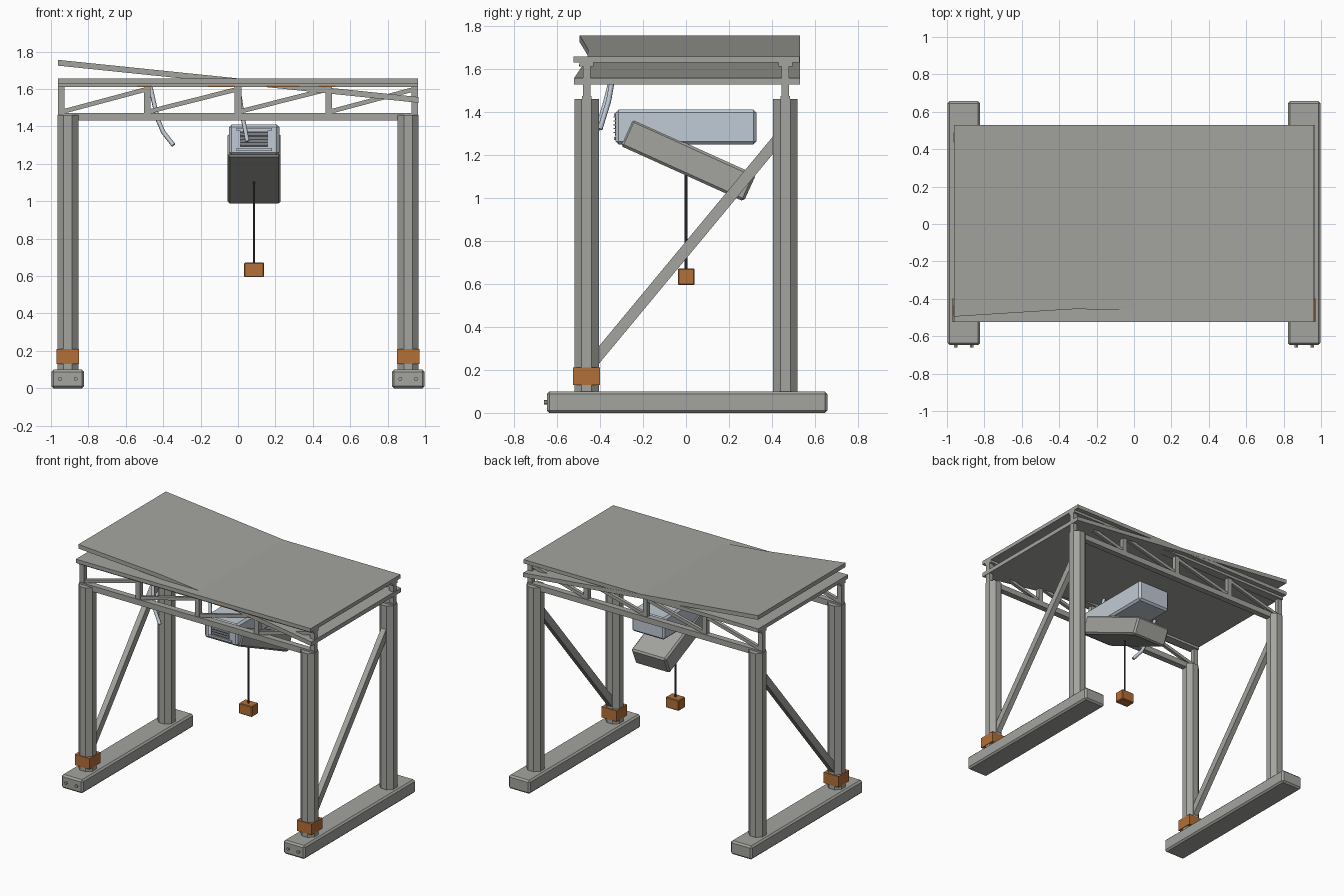
import bpy, bmesh, math
from mathutils import Vector

cube = bpy.data.objects.get("Cube")
if cube:
    bpy.data.objects.remove(cube, do_unlink=True)


def material(name, r, g, b):
    m = bpy.data.materials.new(name)
    m.use_nodes = True
    m.diffuse_color = (r, g, b, 1)
    m.node_tree.nodes["Principled BSDF"].inputs["Base Color"].default_value = (r, g, b, 1)
    return m


GREY = material("weathered grey", 0.37, 0.37, 0.345)
PALE = material("pale blue metal", 0.53, 0.59, 0.66)
ORANGE = material("rust orange", 0.45, 0.16, 0.04)
DARK = material("vent shadow", 0.06, 0.06, 0.06)


def finish(name, bm, mat):
    bmesh.ops.recalc_face_normals(bm, faces=bm.faces)
    me = bpy.data.meshes.new(name)
    bm.to_mesh(me)
    bm.free()
    me.materials.append(mat)
    ob = bpy.data.objects.new(name, me)
    bpy.context.collection.objects.link(ob)
    return ob


def box(name, center, size, mat, bevel=0, tilt_x=0):
    bm = bmesh.new()
    bmesh.ops.create_cube(bm, size=1)
    bmesh.ops.scale(bm, vec=size, verts=bm.verts)
    if bevel:
        bmesh.ops.bevel(bm, geom=bm.edges[:], offset=bevel, segments=1, affect='EDGES')
    ob = finish(name, bm, mat)
    ob.location = center
    ob.rotation_euler.x = tilt_x
    return ob


def bar(name, a, b, width, depth, mat):
    """Straight bar between two points; width lies across the plane of the frame."""
    a, b = Vector(a), Vector(b)
    ob = box(name, (a + b) / 2, (width, depth, (b - a).length), mat)
    ob.rotation_mode = 'QUATERNION'
    ob.rotation_quaternion = (b - a).to_track_quat('Z', 'Y')
    return ob


def cylinder(name, center, radius, height, sides, mat, turn=0, tilt_x=0):
    bm = bmesh.new()
    bmesh.ops.create_cone(bm, cap_ends=True, segments=sides, radius1=radius,
                          radius2=radius, depth=height)
    ob = finish(name, bm, mat)
    ob.location = center
    ob.rotation_euler = (tilt_x, 0, turn)
    return ob


def pipe(name, points, radius, mat):
    cu = bpy.data.curves.new(name, 'CURVE')
    cu.dimensions = '3D'
    cu.bevel_depth = radius
    cu.bevel_resolution = 1
    cu.use_fill_caps = True
    sp = cu.splines.new('POLY')
    sp.points.add(len(points) - 1)
    for p, co in zip(sp.points, points):
        p.co = (*co, 1)
    cu.materials.append(mat)
    ob = bpy.data.objects.new(name, cu)
    bpy.context.collection.objects.link(ob)


POST_X, POST_Y = 0.91, 0.462

# Feet, octagonal posts, collars and side braces
for side, s in (("left", 1), ("right", -1)):
    x = s * POST_X
    box(f"{side}_foot", (x, 0.005, 0.05), (0.175, 1.305, 0.1), GREY, 0.012)
    for dx in (-0.042, 0.042):
        cylinder(f"{side}_foot_bolt", (x + dx, -0.652, 0.05), 0.011, 0.018, 6,
                 GREY, tilt_x=math.pi / 2)
    for end, e in (("front", -1), ("back", 1)):
        cylinder(f"{side}_{end}_post", (x, e * POST_Y, 0.778), 0.061, 1.365, 8,
                 GREY, turn=math.pi / 8)
    box(f"{side}_collar", (x, -POST_Y, 0.17), (0.122, 0.125, 0.08), ORANGE)
    bar(f"{side}_brace", (x, -0.44, 0.227), (x, 0.44, 1.288), 0.04, 0.052, GREY)

# Front and back trusses
NODES = [-0.945, -0.485, 0, 0.485, 0.945]
for end, y in (("front", -POST_Y), ("back", POST_Y)):
    box(f"{end}_bottom_chord", (0, y, 1.452), (1.925, 0.045, 0.042), GREY)
    box(f"{end}_top_chord", (0, y, 1.62), (1.925, 0.065, 0.02), GREY)
    for x in NODES:
        box(f"{end}_upright", (x, y, 1.542), (0.035, 0.035, 0.15), GREY)
    for x0, x1 in zip(NODES, NODES[1:]):
        bar(f"{end}_diagonal", (x0 + 0.01, y, 1.48), (x1, y, 1.6), 0.024, 0.024, GREY)

# Rusty patches along the front top chord
for x, length in ((-0.5, 0.08), (-0.09, 0.14), (0.24, 0.18), (0.475, 0.09)):
    box("chord_rust_patch", (x, -POST_Y - 0.033, 1.615), (length, 0.006, 0.01), ORANGE)

# Flat deck and the loose roof sheet lying aslant through it
box("roof_deck", (0, 0.003, 1.643), (1.925, 1.052, 0.028), GREY)
outline = [(-0.962, -0.495), (-0.32, -0.455), (0.1, -0.46), (0.965, -0.52),
           (0.965, 0.53), (-0.962, 0.53)]
bm = bmesh.new()
face = bm.faces.new([bm.verts.new((x, y, 1.626 - 0.103 * x)) for x, y in outline])
new = bmesh.ops.extrude_face_region(bm, geom=[face])["geom"]
bmesh.ops.translate(bm, vec=(0, 0, 0.031),
                    verts=[g for g in new if isinstance(g, bmesh.types.BMVert)])
finish("loose_roof_sheet", bm, GREY)

# Hanging cooling unit with louvres
UX = 0.086
box("cooling_unit", (UX, 0, 1.329), (0.27, 0.655, 0.162), PALE, 0.014)
for z in (1.277, 1.385):
    box("vent_frame", (UX, -0.33, z), (0.19, 0.012, 0.014), PALE)
for i in range(5):
    z = 1.295 + i * 0.018
    box("vent_slot", (UX, -0.328, z), (0.15, 0.006, 0.01), DARK)
    box("vent_louvre", (UX, -0.332, z + 0.009), (0.15, 0.012, 0.005), PALE)

# Drooping lower casing
box("lower_casing", (UX, 0.01, 1.175), (0.284, 0.63, 0.137), GREY, 0.012,
    tilt_x=math.radians(-24.3))

# Cable and weight
cylinder("cable", (UX, 0, 0.9), 0.006, 0.5, 8, DARK)
box("weight", (UX, 0.001, 0.633), (0.108, 0.078, 0.078), ORANGE, 0.005)

# Broken pipes under the roof
pipe("long_pipe", [(-0.47, -0.33, 1.62), (-0.43, -0.375, 1.44), (-0.4, -0.395, 1.37),
                   (-0.345, -0.42, 1.3)], 0.012, PALE)
pipe("short_pipe", [(0.0, -0.33, 1.62), (0.025, -0.36, 1.45), (0.05, -0.4, 1.32)],
     0.012, PALE)
